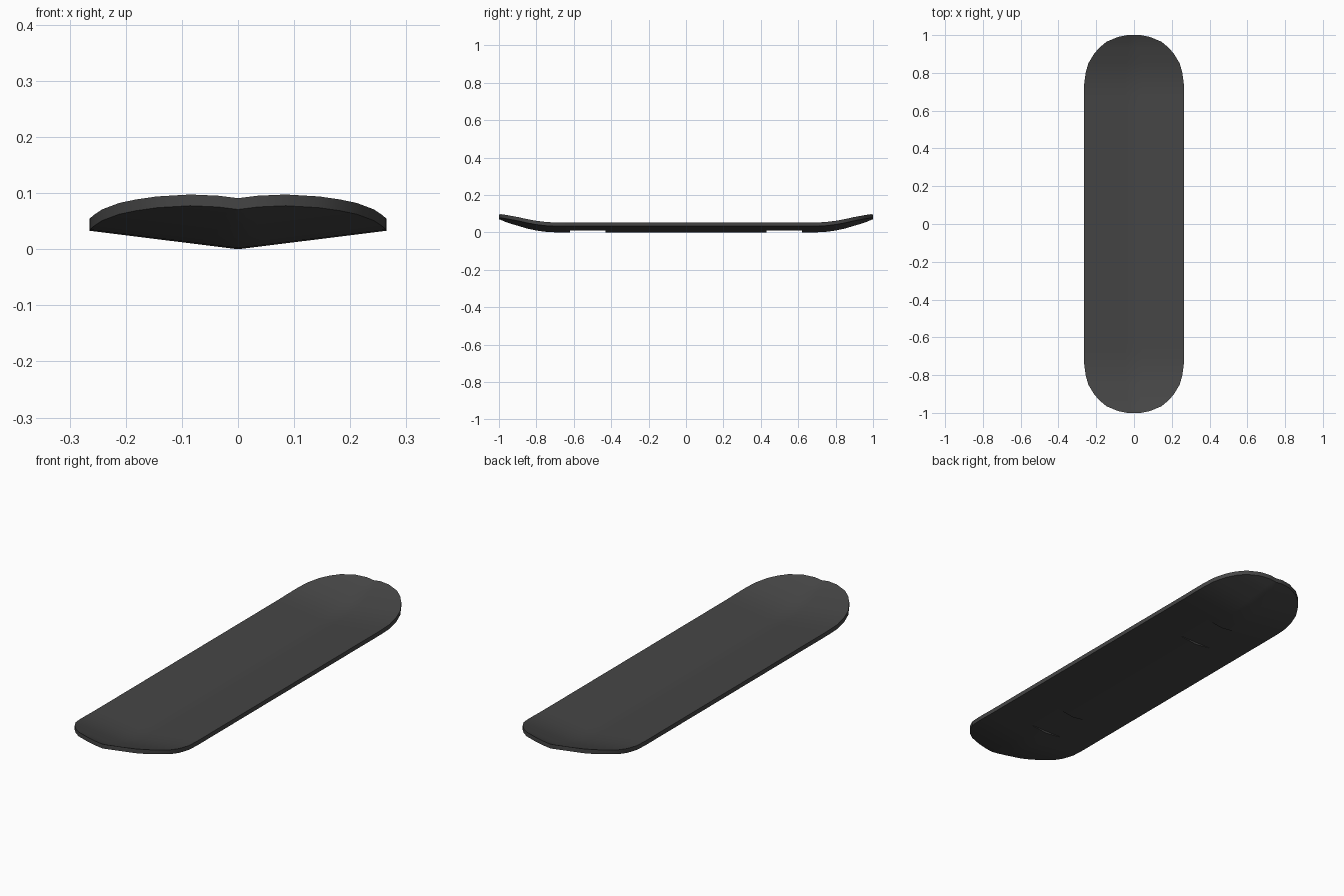
import bpy, bmesh

if "Cube" in bpy.data.objects:
    bpy.data.objects.remove(bpy.data.objects["Cube"])

THICK = 0.02
# Rows of one half: y, half width, lift of the kicked end
HALF = [(0.43, 0.265, 0), (0.62, 0.265, 0), (0.68, 0.265, 0), (0.74, 0.264, 0.002),
        (0.80, 0.256, 0.010), (0.85, 0.242, 0.021), (0.90, 0.212, 0.036),
        (0.935, 0.182, 0.046), (0.965, 0.145, 0.056), (0.99, 0.085, 0.067),
        (1.0, 0.035, 0.071)]
ROWS = [(-y, w, l) for y, w, l in reversed(HALF)] + HALF
STEPS = 6


def dish(x):
    # shallow V-shaped cross-section
    return 0.033 * abs(x) / 0.265


# Deck: top and bottom skins joined by a rim
bm = bmesh.new()


def skin(offset):
    return [[bm.verts.new((w * i / STEPS, y, lift + dish(w * i / STEPS) + offset))
             for i in range(-STEPS, STEPS + 1)] for y, w, lift in ROWS]


low, high = skin(0), skin(THICK)
for grid in (low, high):
    for a, b in zip(grid, grid[1:]):
        for i in range(2 * STEPS):
            bm.faces.new((a[i], a[i + 1], b[i + 1], b[i]))


def border(g):
    return (g[0] + [r[-1] for r in g[1:-1]] + g[-1][::-1]
            + [r[0] for r in g[-2:0:-1]])


lo, hi = border(low), border(high)
for i in range(len(lo)):
    j = (i + 1) % len(lo)
    bm.faces.new((lo[i], lo[j], hi[j], hi[i]))
bmesh.ops.recalc_face_normals(bm, faces=bm.faces)
mesh = bpy.data.meshes.new("deck")
bm.to_mesh(mesh)
bm.free()
deck = bpy.data.objects.new("deck", mesh)
bpy.context.collection.objects.link(deck)

# Flat mounting recesses on the underside
for s in (-1, 1):
    bpy.ops.mesh.primitive_cube_add(size=1, location=(0, s * 0.525, -0.0395))
    cutter = bpy.context.object
    cutter.name = "recess_cutter"
    cutter.scale = (0.3, 0.188, 0.1)
    cutter.hide_render = True
    mod = deck.modifiers.new("recess", 'BOOLEAN')
    mod.operation, mod.solver, mod.object = 'DIFFERENCE', 'EXACT', cutter
    bpy.context.view_layer.update()
    bpy.ops.object.select_all(action='DESELECT')
    bpy.context.view_layer.objects.active = deck
    deck.select_set(True)
    bpy.ops.object.modifier_apply(modifier=mod.name)
    bpy.data.objects.remove(cutter)

bpy.ops.object.shade_smooth_by_angle()

# Dark grey finish
mat = bpy.data.materials.new("dark_grey")
mat.diffuse_color = (0.06, 0.06, 0.06, 1)
mat.use_nodes = True
mat.node_tree.nodes["Principled BSDF"].inputs["Base Color"].default_value = mat.diffuse_color
deck.data.materials.append(mat)
